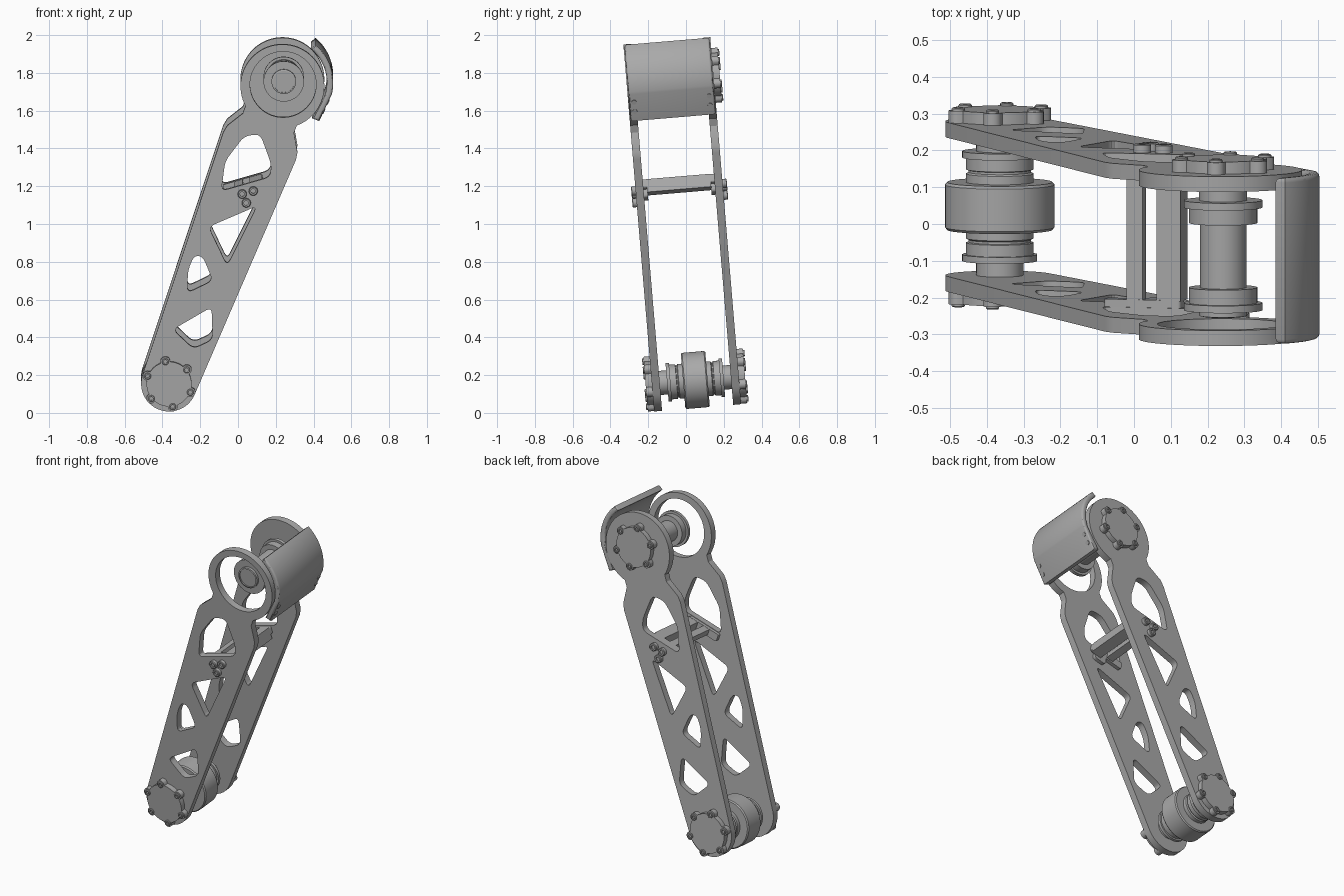
import bpy, bmesh, math
from mathutils import Matrix, Vector

cube = bpy.data.objects.get("Cube")
if cube:
    bpy.data.objects.remove(cube, do_unlink=True)

grey = bpy.data.materials.new("brushed grey")
grey.use_nodes = True
grey.diffuse_color = (0.4, 0.4, 0.4, 1)
grey.node_tree.nodes["Principled BSDF"].inputs["Base Color"].default_value = (0.4, 0.4, 0.4, 1)

# Arm frame: x across the arm, y along it, z towards the front side
LEAN, TIP = math.radians(20.8), math.radians(4.8)
c, s = math.cos(LEAN), math.sin(LEAN)
BASIS = Matrix(((c, s, 0, 0), (0, 0, -1, 0), (-s, c, 0, 0), (0, 0, 0, 1)))
ARM = (Matrix.Translation((0, 0, 1)) @ Matrix.Rotation(TIP, 4, 'X')
       @ Matrix.Translation((-0.365, -0.02, -0.827)) @ BASIS)
HUB = 1.71           # distance between the two joints
INNER, OUTER = 0.189, 0.231   # side plate faces
parts = []


def add(name, mesh, local=Matrix()):
    ob = bpy.data.objects.new(name, mesh)
    bpy.context.scene.collection.objects.link(ob)
    ob.matrix_world = ARM @ local
    mesh.materials.clear()
    mesh.materials.append(grey)
    parts.append(ob)
    return ob


def arc(x, y, r, a0, a1, n=32):
    angles = [math.radians(a0 + (a1 - a0) * i / n) for i in range(n + 1)]
    return [(x + r * math.cos(a), y + r * math.sin(a)) for a in angles]


def rounded(points, r):
    """Replace each corner by a short curve."""
    out = []
    for i, p in enumerate(points):
        p = Vector(p)
        before, after = Vector(points[i - 1]) - p, Vector(points[(i + 1) % len(points)]) - p
        a = p + before.normalized() * min(r, before.length * 0.45)
        b = p + after.normalized() * min(r, after.length * 0.45)
        for k in range(6):
            t = k / 5
            out.append(tuple(a * (1 - t) ** 2 + p * 2 * t * (1 - t) + b * t * t))
    return out


def slab(name, loops, z0, z1, bevel=0.0):
    """Extrude a filled outline; any further loops become holes."""
    cu = bpy.data.curves.new(name, 'CURVE')
    cu.dimensions, cu.fill_mode = '2D', 'BOTH'
    cu.extrude = (z1 - z0) / 2 - bevel
    cu.bevel_depth, cu.offset, cu.bevel_resolution = bevel, -bevel, 2
    for loop in loops:
        sp = cu.splines.new('POLY')
        sp.points.add(len(loop) - 1)
        for pt, (x, y) in zip(sp.points, loop):
            pt.co = (x, y, 0, 1)
        sp.use_cyclic_u = True
    temp = bpy.data.objects.new(name + "_outline", cu)
    mesh = bpy.data.meshes.new_from_object(temp)
    bpy.data.objects.remove(temp)
    bm = bmesh.new()
    bm.from_mesh(mesh)
    bmesh.ops.remove_doubles(bm, verts=bm.verts, dist=0.0002)
    bmesh.ops.recalc_face_normals(bm, faces=bm.faces)
    bm.to_mesh(mesh)
    bm.free()
    return add(name, mesh, Matrix.Translation((0, 0, (z0 + z1) / 2)))


def lathe(name, x, y, profile, steps=48, local=None):
    """Revolve (radius, z) points around the joint axis."""
    bm = bmesh.new()
    vs = [bm.verts.new((r, 0, z)) for r, z in profile]
    es = [bm.edges.new(pair) for pair in zip(vs, vs[1:])]
    bmesh.ops.spin(bm, geom=vs + es, cent=(0, 0, 0), axis=(0, 0, 1),
                   angle=math.tau, steps=steps)
    bmesh.ops.remove_doubles(bm, verts=bm.verts, dist=0.0003)
    bmesh.ops.recalc_face_normals(bm, faces=bm.faces)
    mesh = bpy.data.meshes.new(name)
    bm.to_mesh(mesh)
    bm.free()
    return add(name, mesh, local or Matrix.Translation((x, y, 0)))


def bolt(name, x, y, z0, z1, r):
    """Round head with a socket in its outer end."""
    d = math.copysign(0.009, z1 - z0)
    lathe(name, x, y, [(0, z0), (r, z0), (r, z1 - d / 3), (r * 0.85, z1), (r * 0.5, z1),
                       (r * 0.5, z1 - d), (0, z1 - d)], 16)


# Side plates with lightening cutouts
outline = (arc(0, 0, 0.148, 180, 360) + [(0.206, 1.35), (0.199, 1.39), (0.145, 1.48)]
           + arc(0, 1.69, 0.222, -49, 229, 56)
           + [(-0.145, 1.48), (-0.199, 1.39), (-0.206, 1.35)])
cutouts = [
    [(-0.095, 1.37), (-0.02, 1.411), (0.091, 1.283), (0.111, 1.217), (-0.105, 1.055), (-0.142, 1.211)],
    [(-0.1, 0.853), (0.1, 1.047), (0.065, 0.695)],
    [(-0.118, 0.682), (-0.073, 0.695), (0.022, 0.594), (-0.081, 0.485), (-0.12, 0.598)],
    [(-0.083, 0.276), (0.066, 0.46), (0.133, 0.3), (0.054, 0.219)],
]
holes = [rounded(h, 0.035) for h in cutouts]
slab("front_side_plate", [outline, arc(0, 1.70, 0.175, 0, 354, 59)] + holes, INNER, OUTER)
slab("back_side_plate", [outline] + holes, -OUTER, -INNER)


# Scalloped joint caps with six bolts each
def cap(name, y, side):
    ring, lobe, disc = 0.121, 0.026, 0.119
    pts = []
    for i in range(144):
        a = math.tau * i / 144
        d = (a + math.pi / 6) % (math.pi / 3) - math.pi / 6
        k = lobe ** 2 - (ring * math.sin(d)) ** 2
        r = max(disc, ring * math.cos(d) + math.sqrt(k)) if k > 0 else disc
        pts.append((r * math.cos(a), y + r * math.sin(a)))
    slab(name, [pts], *sorted((side * OUTER, side * 0.264)))
    for i in range(6):
        a = math.tau * i / 6
        bolt(name + "_bolt", ring * math.cos(a), y + ring * math.sin(a),
             side * 0.26, side * 0.272, 0.018)


cap("lower_front_cap", 0, 1)
cap("lower_back_cap", 0, -1)
cap("upper_back_cap", HUB, -1)

# Lower joint: wheel with stepped hubs, mirrored about the middle
half = [(0.149, 0.058), (0.143, 0.065), (0.092, 0.065), (0.092, 0.088), (0.085, 0.092),
        (0.085, 0.098), (0.092, 0.1), (0.092, 0.132), (0.102, 0.132), (0.102, 0.15),
        (0.064, 0.15), (0.064, 0.19), (0, 0.19)]
lathe("lower_wheel_hub", 0, 0, [(r, -z) for r, z in reversed(half)] + half, 64)

# Upper joint: long barrel with a flanged bearing at each end
half = [(0.063, 0.088), (0.093, 0.088), (0.093, 0.13), (0.107, 0.13), (0.107, 0.15), (0.065, 0.15)]
lathe("upper_barrel", 0, HUB, [(0, -0.19), (0.065, -0.19)] + [(r, -z) for r, z in reversed(half)]
      + half + [(0.065, 0.165), (0.057, 0.167), (0.057, 0.16), (0, 0.16)], 64)


# Cross brace between the plates, lined up with the edge of the top cutout
def brace_rect(s0, s1, d0, d1):
    ex, ey = Vector((0.8, 0.6)), Vector((0.6, -0.8))
    mid = Vector((0.003, 1.136))
    return [tuple(mid + ex * p + ey * q) for p, q in ((s0, d1), (s1, d1), (s1, d0), (s0, d0))]


for side, label in ((1, "front"), (-1, "back")):
    z = sorted((side * INNER, side * 0.168))
    slab("brace_pad_" + label, [rounded(brace_rect(-0.13, 0.087, 0.003, 0.05), 0.01)], *z)
    slab("brace_foot_" + label, [rounded(brace_rect(-0.02, 0.06, 0.045, 0.095), 0.02)], *z)
    for x, y in ((0.004, 1.08), (0.053, 1.116), (0.041, 1.044)):
        bolt("brace_bolt_" + label, x, y, side * 0.225, side * 0.254, 0.024)
slab("brace_bar_left", [brace_rect(-0.065, -0.02, 0.004, 0.04)], -0.17, 0.17)
slab("brace_bar_right", [brace_rect(0.02, 0.087, 0.004, 0.075)], -0.17, 0.17)


# Curved guard over the upper joint, facing the model's left
def turned(x, z):
    return (x * c - z * s, HUB + x * s + z * c)


shell = ([(0.188, -0.205)] + arc(0, 0, 0.262, -14, 50, 24)
         + [(0.143, 0.18)] + arc(0, 0, 0.228, 49, -16, 24) + [(0.15, -0.19)])
slab("curved_guard", [[turned(x, z) for x, z in shell]], -0.226, 0.226, 0.012)

# Guard screws on its lower corners
for z in (-0.2, 0.2):
    for t in (0.3, 0.65):
        x = 0.254 + (0.188 - 0.254) * t
        h = -0.063 + (-0.205 + 0.063) * t
        px, py = turned(x, h)
        out = Vector((*turned(0.9, -0.42), 0)) - Vector((0, HUB, 0))
        turn = out.to_track_quat('Z', 'Y').to_matrix().to_4x4()
        lathe("guard_screw", 0, 0, [(0, -0.01), (0.013, -0.01), (0.013, 0.004), (0, 0.004)], 16,
              Matrix.Translation((px, py, z)) @ turn)

# Smooth the round surfaces, keep the edges crisp
bpy.ops.object.select_all(action='DESELECT')
for ob in parts:
    ob.select_set(True)
bpy.context.view_layer.objects.active = parts[0]
bpy.ops.object.shade_smooth_by_angle(angle=math.radians(30))
